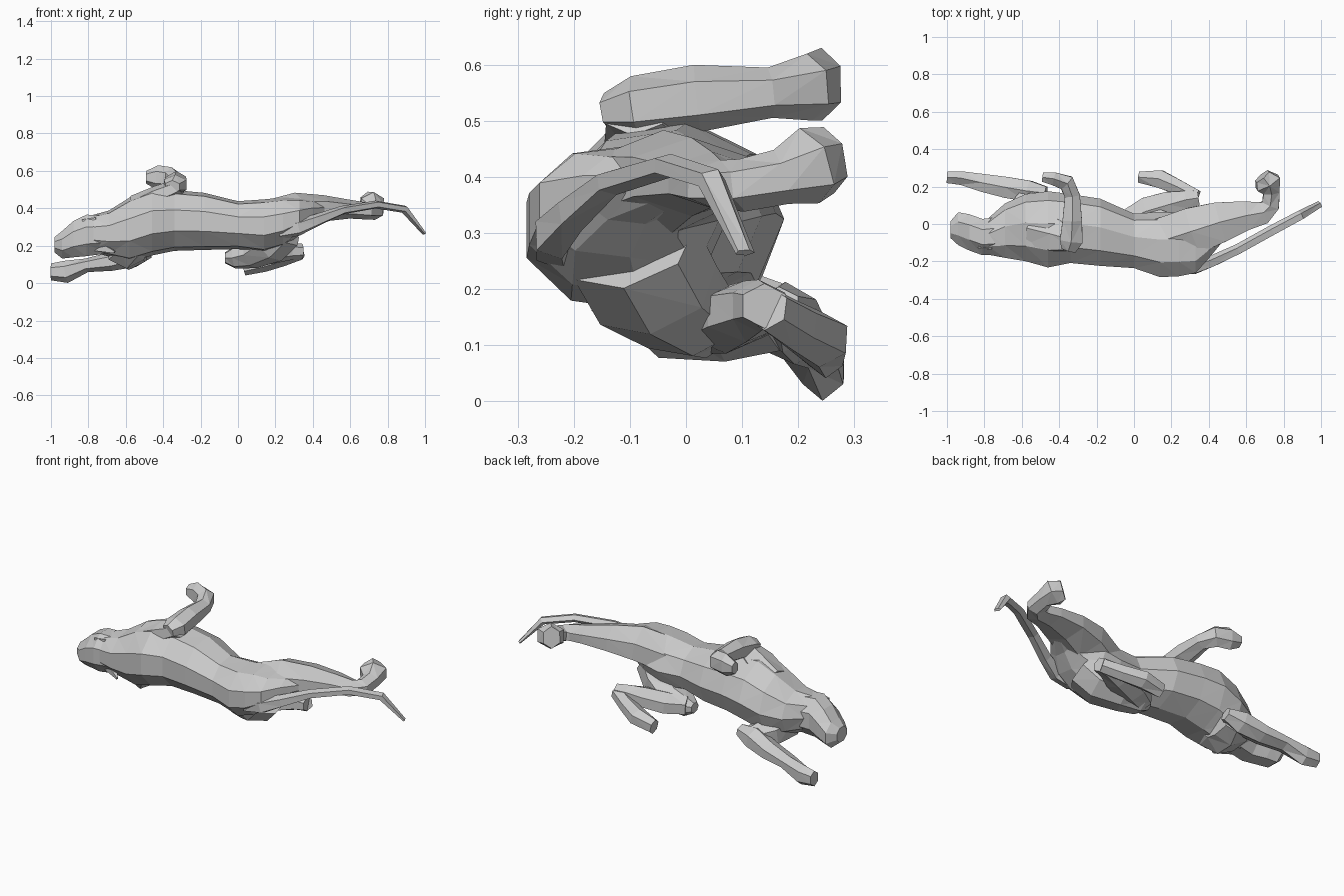
import bpy, bmesh, math
from mathutils import Vector


def loft(name, rings, sides=6, axis=None, turn=0.5):
    """Faceted tube. Ring = x, y, z, horizontal radius, vertical radius."""
    pts = [Vector(r[:3]) for r in rings]
    bm = bmesh.new()
    loops = []
    for i, r in enumerate(rings):
        a, b = pts[max(i - 1, 0)], pts[min(i + 1, len(pts) - 1)]
        t = Vector(axis) if axis else (b - a).normalized()
        up = (Vector((0, 0, 1)) - t * t.z).normalized()
        side = t.cross(up)
        loop = []
        for k in range(sides):
            ang = math.tau * (k + turn) / sides
            loop.append(bm.verts.new(pts[i] + side * r[3] * math.cos(ang) + up * r[4] * math.sin(ang)))
        loops.append(loop)
    for l0, l1 in zip(loops, loops[1:]):
        for k in range(sides):
            j = (k + 1) % sides
            bm.faces.new((l0[k], l0[j], l1[j], l1[k]))
    bm.faces.new(loops[0])
    bm.faces.new(loops[-1])
    bmesh.ops.triangulate(bm, faces=[f for f in bm.faces if len(f.verts) == 4])
    bmesh.ops.recalc_face_normals(bm, faces=bm.faces)
    mesh = bpy.data.meshes.new(name)
    bm.to_mesh(mesh)
    bm.free()
    ob = bpy.data.objects.new(name, mesh)
    bpy.context.collection.objects.link(ob)
    return ob


# Torso and neck, spine toward -y
loft("torso", [
    (-0.78, -0.07, 0.265, 0.10, 0.10),
    (-0.69, -0.04, 0.265, 0.15, 0.125),
    (-0.58, -0.025, 0.285, 0.185, 0.175),
    (-0.46, -0.035, 0.325, 0.21, 0.18),
    (-0.34, -0.03, 0.335, 0.19, 0.165),
    (-0.18, -0.05, 0.33, 0.185, 0.155),
    (0.00, -0.095, 0.31, 0.15, 0.13),
    (0.14, -0.115, 0.305, 0.18, 0.145),
    (0.24, -0.115, 0.325, 0.175, 0.135),
    (0.33, -0.125, 0.355, 0.145, 0.10),
    (0.40, -0.09, 0.38, 0.10, 0.065),
    (0.48, -0.03, 0.39, 0.06, 0.04)], 9, (1, 0, 0))

# Head: muzzle, brow and skull
loft("head", [
    (-0.98, -0.03, 0.205, 0.05, 0.045),
    (-0.94, -0.025, 0.205, 0.095, 0.08),
    (-0.88, -0.045, 0.235, 0.105, 0.105),
    (-0.81, -0.07, 0.255, 0.105, 0.12),
    (-0.70, -0.06, 0.26, 0.11, 0.11)], 8, (1, 0, 0))

# Ears
loft("lower_ear", [(-0.75, -0.11, 0.20, 0.035, 0.04), (-0.66, -0.165, 0.165, 0.006, 0.008)], 4)
loft("upper_ear", [(-0.82, -0.11, 0.32, 0.03, 0.03), (-0.76, -0.13, 0.345, 0.006, 0.008)], 4)

# Upper front leg
loft("upper_shoulder", [
    (-0.54, -0.03, 0.40, 0.10, 0.075),
    (-0.42, -0.06, 0.465, 0.10, 0.06),
    (-0.31, -0.09, 0.515, 0.06, 0.045)], 6)
loft("upper_front_leg", [
    (-0.35, -0.14, 0.515, 0.045, 0.035),
    (-0.335, -0.09, 0.525, 0.07, 0.055),
    (-0.33, 0.02, 0.54, 0.06, 0.06),
    (-0.33, 0.15, 0.55, 0.047, 0.045),
    (-0.36, 0.22, 0.56, 0.05, 0.06),
    (-0.43, 0.242, 0.565, 0.04, 0.065),
    (-0.49, 0.25, 0.565, 0.028, 0.035)], 6)

# Lower front leg, reaching forward
loft("lower_shoulder", [
    (-0.56, -0.08, 0.22, 0.10, 0.09),
    (-0.60, -0.01, 0.175, 0.11, 0.105),
    (-0.58, 0.08, 0.155, 0.10, 0.085),
    (-0.54, 0.17, 0.15, 0.065, 0.06)], 6)
loft("lower_front_leg", [
    (-0.47, 0.165, 0.17, 0.04, 0.035),
    (-0.56, 0.175, 0.15, 0.065, 0.065),
    (-0.68, 0.195, 0.115, 0.065, 0.05),
    (-0.81, 0.22, 0.095, 0.055, 0.037),
    (-0.92, 0.245, 0.06, 0.042, 0.06),
    (-1.0, 0.25, 0.06, 0.036, 0.045)], 6)

# Upper hind leg, kicked back
loft("upper_hind_leg", [
    (0.15, -0.09, 0.34, 0.14, 0.10),
    (0.32, -0.035, 0.39, 0.145, 0.095),
    (0.46, 0.01, 0.40, 0.125, 0.07),
    (0.60, 0.045, 0.395, 0.09, 0.05),
    (0.69, 0.06, 0.385, 0.07, 0.045),
    (0.73, 0.10, 0.385, 0.055, 0.047),
    (0.735, 0.17, 0.40, 0.05, 0.05),
    (0.715, 0.22, 0.42, 0.08, 0.07),
    (0.685, 0.255, 0.43, 0.05, 0.06)], 6)

# Lower hind leg, folded under the belly
loft("lower_thigh", [
    (0.24, -0.10, 0.28, 0.13, 0.11),
    (0.17, -0.06, 0.205, 0.13, 0.105),
    (0.07, 0.00, 0.15, 0.105, 0.075),
    (-0.02, 0.02, 0.135, 0.075, 0.06),
    (-0.07, 0.02, 0.135, 0.035, 0.03)], 7)
loft("lower_shin", [
    (-0.03, 0.03, 0.14, 0.06, 0.055),
    (0.07, 0.07, 0.145, 0.085, 0.06),
    (0.19, 0.105, 0.16, 0.08, 0.055),
    (0.28, 0.13, 0.17, 0.055, 0.047),
    (0.345, 0.14, 0.17, 0.045, 0.04)], 6)
loft("lower_hind_foot", [
    (0.335, 0.145, 0.165, 0.042, 0.04),
    (0.24, 0.195, 0.135, 0.045, 0.045),
    (0.14, 0.24, 0.11, 0.055, 0.05),
    (0.03, 0.25, 0.085, 0.034, 0.045)], 6)

# Tail
loft("tail", [
    (0.22, -0.23, 0.28, 0.045, 0.05),
    (0.32, -0.235, 0.295, 0.04, 0.045),
    (0.42, -0.20, 0.335, 0.033, 0.035),
    (0.56, -0.135, 0.39, 0.03, 0.024),
    (0.74, -0.035, 0.42, 0.03, 0.022),
    (0.89, 0.045, 0.395, 0.028, 0.022),
    (0.995, 0.105, 0.265, 0.02, 0.008)], 5)
